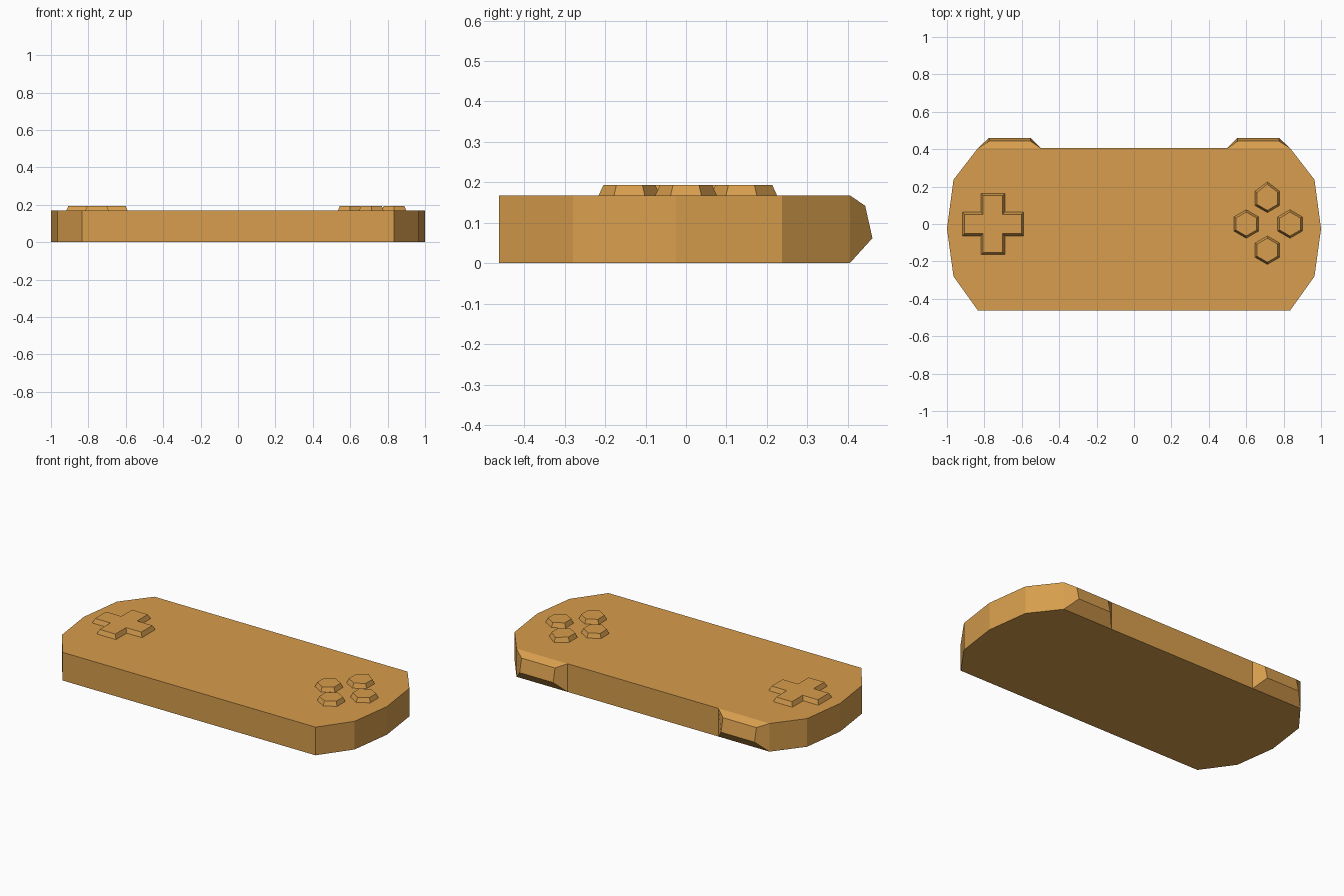
import bpy, bmesh, math

if "Cube" in bpy.data.objects:
    bpy.data.objects.remove(bpy.data.objects["Cube"])

DECK = 0.168
KEY_TOP = 0.194
BACK = 0.405

mat = bpy.data.materials.new("tan_plastic")
mat.diffuse_color = (0.68, 0.34, 0.075, 1)
mat.use_nodes = True
mat.node_tree.nodes["Principled BSDF"].inputs["Base Color"].default_value = mat.diffuse_color


def loft(name, base, top, cap_base=False):
    """Join two matching loops of 3D points with side faces and a cap."""
    bm = bmesh.new()
    a = [bm.verts.new(p) for p in base]
    b = [bm.verts.new(p) for p in top]
    n = len(a)
    for i in range(n):
        j = (i + 1) % n
        bm.faces.new((a[i], a[j], b[j], b[i]))
    bm.faces.new(b)
    if cap_base:
        bm.faces.new(a[::-1])
    me = bpy.data.meshes.new(name)
    bm.to_mesh(me)
    bm.free()
    me.materials.append(mat)
    ob = bpy.data.objects.new(name, me)
    bpy.context.collection.objects.link(ob)
    return ob


def at(points, z, cx=0, cy=0):
    return [(cx + x, cy + y, z) for x, y in points]


# Body: flat slab with faceted rounded ends
right = [(0.835, -0.462), (0.965, -0.28), (1.0, -0.025), (0.965, 0.237), (0.835, BACK)]
outline = right + [(-x, y) for x, y in reversed(right)]
loft("body", at(outline, 0), at(outline, DECK), cap_base=True)


# Direction pad: cross with sloped sides
def cross(length, width):
    quarter = [(length, -width), (length, width), (width, width)]
    pts = []
    for k in range(4):
        c, s = round(math.cos(k * math.pi / 2)), round(math.sin(k * math.pi / 2))
        pts += [(x * c - y * s, x * s + y * c) for x, y in quarter]
    return pts


loft("direction_pad", at(cross(0.164, 0.063), DECK, -0.754, 0),
     at(cross(0.153, 0.052), KEY_TOP, -0.754, 0))


# Action buttons: four tapered hexagons, the rear one with a longer tip
def hexagon(r, tip=0):
    pts = [(r * math.cos(math.radians(30 + 60 * k)), r * math.sin(math.radians(30 + 60 * k)))
           for k in range(6)]
    pts[1] = (0, r + tip)
    return pts


for label, cx, cy, tip in (("left", 0.6, 0, 0), ("right", 0.834, 0, 0),
                           ("front", 0.713, -0.14, 0), ("rear", 0.713, 0.137, 0.012)):
    loft("action_button_" + label, at(hexagon(0.076, tip), DECK, cx, cy),
         at(hexagon(0.064, tip), KEY_TOP, cx, cy))

# Shoulder buttons: tapered wedges on the back edge
for label, s in (("right", 1), ("left", -1)):
    base = [(0.835, BACK, 0), (0.498, BACK, 0), (0.498, BACK, DECK), (0.835, BACK, DECK)]
    outer = [(0.775, 0.461, 0.062), (0.554, 0.461, 0.062),
             (0.554, 0.443, 0.142), (0.775, 0.443, 0.142)]
    base = [(s * x, y, z) for x, y, z in base]
    outer = [(s * x, y, z) for x, y, z in outer]
    if s < 0:
        base.reverse()
        outer.reverse()
    loft("shoulder_button_" + label, base, outer)
